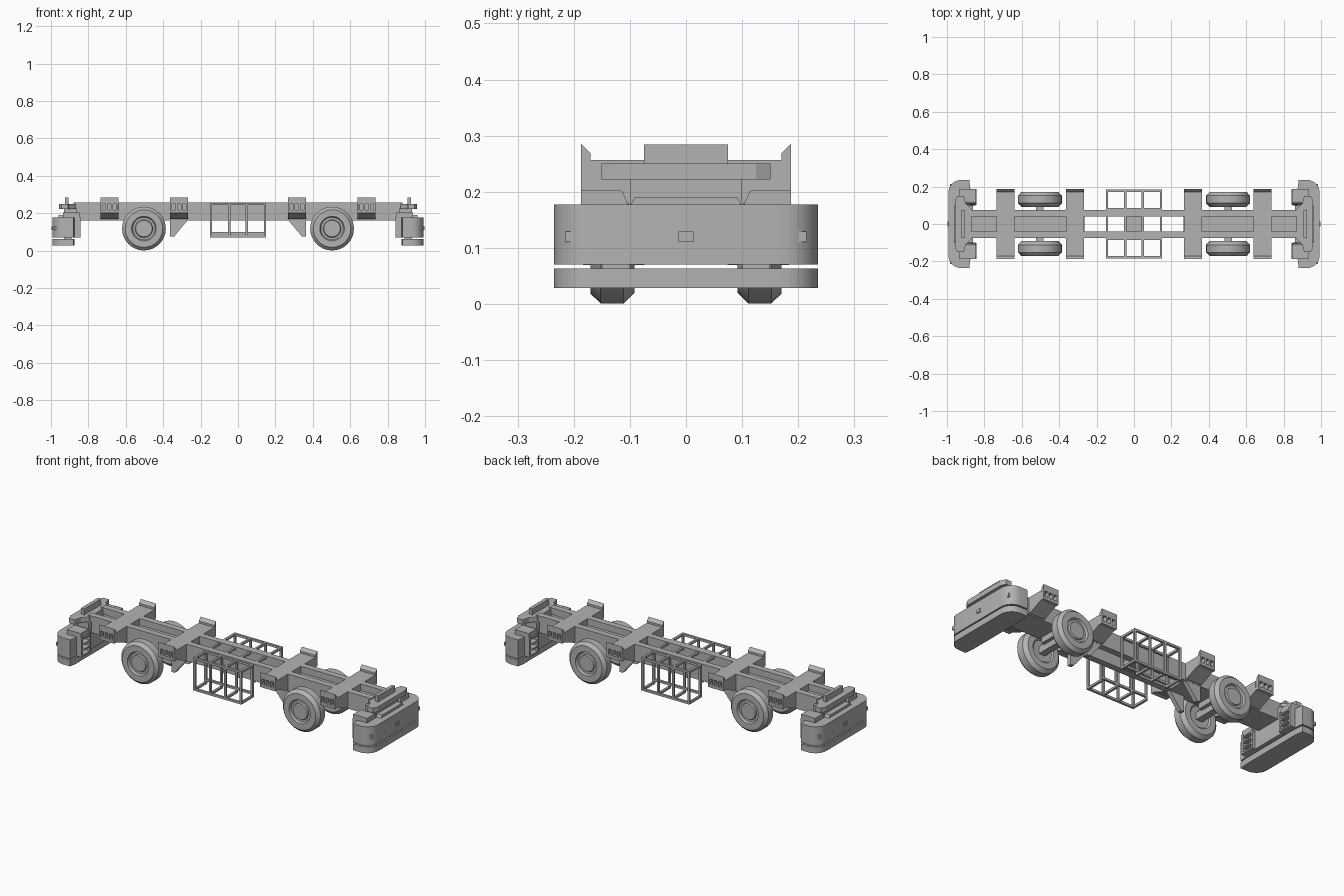
import bpy, bmesh, math
from mathutils import Vector

cube = bpy.data.objects.get("Cube")
if cube:
    bpy.data.objects.remove(cube, do_unlink=True)

gray = bpy.data.materials.new("plain_gray")
gray.use_nodes = True
gray.diffuse_color = (0.45, 0.45, 0.45, 1)
gray.node_tree.nodes["Principled BSDF"].inputs["Base Color"].default_value = gray.diffuse_color


def finish(name, bm, smooth=False):
    bmesh.ops.recalc_face_normals(bm, faces=bm.faces)
    me = bpy.data.meshes.new(name)
    bm.to_mesh(me)
    bm.free()
    me.materials.append(gray)
    ob = bpy.data.objects.new(name, me)
    bpy.context.collection.objects.link(ob)
    if smooth:
        bpy.ops.object.select_all(action='DESELECT')
        ob.select_set(True)
        bpy.context.view_layer.objects.active = ob
        bpy.ops.object.shade_smooth_by_angle(angle=math.radians(30))
    return ob


def prism(name, pts, axis, a, b, smooth=False):
    """Extrude a 2D outline from a to b along an axis."""
    place = {'x': lambda p, t: (t, p[0], p[1]),
             'y': lambda p, t: (p[0], t, p[1]),
             'z': lambda p, t: (p[0], p[1], t)}[axis]
    bm = bmesh.new()
    lo = [bm.verts.new(place(p, a)) for p in pts]
    hi = [bm.verts.new(place(p, b)) for p in pts]
    bm.faces.new(lo)
    bm.faces.new(hi)
    n = len(pts)
    for i in range(n):
        j = (i + 1) % n
        bm.faces.new((lo[i], lo[j], hi[j], hi[i]))
    return finish(name, bm, smooth)


def box(name, x, y, z):
    return prism(name, [(x[0], y[0]), (x[1], y[0]), (x[1], y[1]), (x[0], y[1])], 'z', *z)


def span(s, a, b):
    return tuple(sorted((s * a, s * b)))


def tube(name, a, b, r=0.006):
    """Square bar between two points along one axis."""
    lo = [min(p, q) - r for p, q in zip(a, b)]
    hi = [max(p, q) + r for p, q in zip(a, b)]
    return box(name, *zip(lo, hi))


def lathe(name, profile, x, z, sy, segments=32):
    """Spin (radius, y) points around a wheel axis."""
    bm = bmesh.new()
    vs = [bm.verts.new((x + r, sy * y, z)) for r, y in profile]
    es = [bm.edges.new(p) for p in zip(vs, vs[1:])]
    bmesh.ops.spin(bm, geom=vs + es, cent=(x, 0, z), axis=(0, 1, 0),
                   angle=math.tau, steps=segments, use_duplicate=False)
    bmesh.ops.remove_doubles(bm, verts=bm.verts, dist=0.0002)
    return finish(name, bm, True)


# Wheel cross-section, from the inner disc to the outer hub
TYRE = [(0, 0.104), (0.058, 0.1), (0.066, 0.092), (0.098, 0.092), (0.117, 0.111),
        (0.117, 0.152), (0.1, 0.17), (0.066, 0.17), (0.06, 0.158),
        (0.048, 0.158), (0.044, 0.166), (0, 0.166)]


def cross_member(x):
    # Body with sloping underside
    half = [(0.166, 0.257), (0.166, 0.202), (0.085, 0.168)]
    prism("cross_member", half + [(-y, z) for y, z in reversed(half)], 'x', x - 0.048, x + 0.048)
    for s in (-1, 1):
        # Raised lip, lower ledge and ribs leave three slots in each end
        lip = [(0.187, 0.285), (0.17, 0.268), (0.17, 0.257), (0.16, 0.257), (0.16, 0.25), (0.187, 0.25)]
        prism("cross_member_lip", [(s * y, z) for y, z in lip], 'x', x - 0.048, x + 0.048)
        box("cross_member_ledge", (x - 0.048, x + 0.048), span(s, 0.16, 0.187), (0.202, 0.218))
        for i in range(4):
            cx = x + (i - 1.5) * 0.0285
            box("cross_member_rib", (cx - 0.005, cx + 0.005), span(s, 0.16, 0.187), (0.21, 0.255))


def bumper_outline(sx):
    """Plan outline with rounded outer corners."""
    r, x1, y1 = 0.066, 0.992, 0.235
    arc = [(x1 - r + r * math.sin(t), y1 - r + r * math.cos(t))
           for t in (math.pi / 2 * i / 8 for i in range(9))]
    half = [(0.875, 0.187), (0.88, y1)] + arc
    full = half + [(x, -y) for x, y in reversed(half)]
    return [(sx * x, y) for x, y in full]


# Long chassis rails
for s in (-1, 1):
    box("chassis_rail", (-0.88, 0.88), span(s, 0.04, 0.075), (0.162, 0.257))
box("centre_plate", (-0.04, 0.04), (-0.042, 0.042), (0.165, 0.2))

for sx in (-1, 1):
    # Chassis floor and cross members
    box("chassis_floor", span(sx, 0.265, 0.88), (-0.042, 0.042), (0.162, 0.22))
    cross_member(sx * 0.315)
    cross_member(sx * 0.688)

    # Axle, wheels and gusset plates
    wx = sx * 0.503
    box("axle_mount", (wx - 0.04, wx + 0.04), (-0.06, 0.06), (0.13, 0.165))
    tube("axle", (wx, -0.095, 0.118), (wx, 0.095, 0.118), 0.02)
    for sy in (-1, 1):
        lathe("wheel", TYRE, wx, 0.118, sy)
        gusset = [(0.363, 0.175), (0.363, 0.075), (0.342, 0.075), (0.27, 0.162), (0.27, 0.175)]
        prism("gusset", [(sx * x, z) for x, z in gusset], 'y', *span(sy, 0.05, 0.074))

    # Bumper in two layers, with small lamps
    prism("bumper_upper", bumper_outline(sx), 'z', 0.07, 0.177, True)
    prism("bumper_lower", bumper_outline(sx), 'z', 0.028, 0.063, True)
    box("bumper_link", span(sx, 0.89, 0.93), (-0.15, -0.1), (0.06, 0.072))
    box("bumper_link", span(sx, 0.89, 0.93), (0.1, 0.15), (0.06, 0.072))
    box("bumper_lamp", span(sx, 0.985, 0.998), (-0.013, 0.013), (0.11, 0.129))
    for sy in (-1, 1):
        box("bumper_lamp", span(sx, 0.965, 0.984), span(sy, 0.194, 0.215), (0.11, 0.129))

        # Corner block with access steps behind the bumper
        shoulder = [(0.187, 0.17), (0.187, 0.203), (0.12, 0.203), (0.113, 0.2), (0.1, 0.17)]
        prism("corner_shoulder", [(sy * y, z) for y, z in shoulder], 'x', *span(sx, 0.848, 0.935))
        for y in (0.108, 0.181):
            box("step_side", span(sx, 0.843, 0.885), span(sy, y - 0.006, y + 0.006), (0.07, 0.18))
        for i in range(4):
            z = 0.074 + i * 0.031
            box("step", span(sx, 0.843, 0.885), span(sy, 0.108, 0.181), (z - 0.004, z + 0.004))
    box("bumper_back_panel", span(sx, 0.86, 0.885), (-0.1, 0.1), (0.07, 0.177))

    # End beam, upright plate and shelf above the bumper
    beam = [(0.87, 0.08), (0.9, 0.11), (0.91, 0.151), (0.945, 0.151), (0.958, 0.125)]
    plan = beam + [(x, -y) for x, y in reversed(beam)]
    prism("end_beam", [(sx * x, y) for x, y in plan], 'z', 0.222, 0.25)
    box("end_plate", span(sx, 0.905, 0.925), (-0.075, 0.075), (0.245, 0.284))
    box("end_core", span(sx, 0.86, 0.93), (-0.1, 0.1), (0.177, 0.225))
    shelf = [(-0.1, 0.175), (-0.09, 0.191), (0.09, 0.191), (0.1, 0.175)]
    prism("end_shelf", shelf, 'x', *span(sx, 0.88, 0.96))

# Tubular side cage
TOP, LOW, INNER_LOW, OUT, INN = 0.249, 0.075, 0.093, 0.178, 0.08
uprights = (-0.144, -0.047, 0.047, 0.144)
for x in uprights:
    tube("cage_top_bar", (x, -OUT, TOP), (x, OUT, TOP))
for s in (-1, 1):
    for y, low in ((OUT, LOW), (INN, INNER_LOW)):
        for z in (TOP, low):
            tube("cage_long_bar", (uprights[0], s * y, z), (uprights[-1], s * y, z))
        for x in uprights:
            tube("cage_upright", (x, s * y, LOW), (x, s * y, TOP))
    for x in uprights:
        tube("cage_bottom_bar", (x, s * INN, LOW), (x, s * OUT, LOW))
